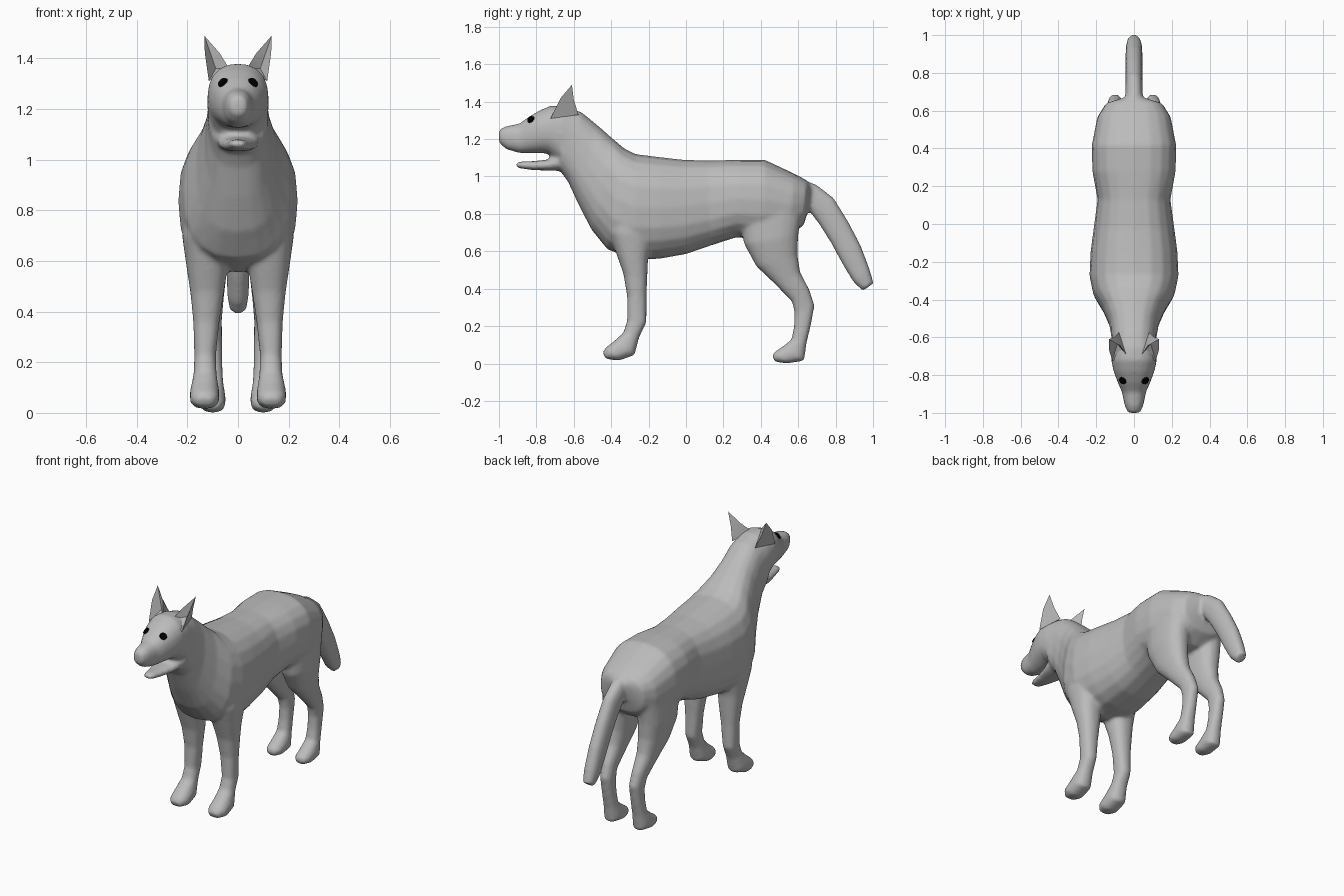
import bpy, bmesh, math
from mathutils import Vector
from mathutils.bvhtree import BVHTree


def material(name, rgb):
    m = bpy.data.materials.new(name)
    m.diffuse_color = (*rgb, 1)
    return m


grey = material("grey coat", (0.5, 0.5, 0.5))
black = material("black eye", (0.0, 0.0, 0.0))


def finish(name, bm, mat):
    bmesh.ops.recalc_face_normals(bm, faces=bm.faces[:])
    me = bpy.data.meshes.new(name)
    bm.to_mesh(me)
    bm.free()
    me.materials.append(mat)
    ob = bpy.data.objects.new(name, me)
    bpy.context.collection.objects.link(ob)
    return ob


def loft(bm, sections, side=1, power=2.3, n=20):
    """Skin rings given as (y, z) of one edge, (y, z) of the other, centre x, half width."""
    rings = []
    for ay, az, by, bz, cx, w in sections:
        mid = Vector((cx * side, (ay + by) / 2, (az + bz) / 2))
        up = Vector((0, (ay - by) / 2, (az - bz) / 2))
        ring = []
        for i in range(n):
            t = 2 * math.pi * i / n
            c, s = math.cos(t), math.sin(t)
            p = mid + Vector((w, 0, 0)) * math.copysign(abs(c) ** (2 / power), c)
            ring.append(bm.verts.new(p + up * math.copysign(abs(s) ** (2 / power), s)))
        rings.append(ring)
    faces = [bm.faces.new(rings[0]), bm.faces.new(rings[-1][::-1])]
    for a, b in zip(rings, rings[1:]):
        for i in range(n):
            j = (i + 1) % n
            faces.append(bm.faces.new((a[i], b[i], b[j], a[j])))
    bmesh.ops.recalc_face_normals(bm, faces=faces)


bm = bmesh.new()

# trunk and neck
loft(bm, [
    (.67, .95, .655, .83, 0, .07), (.645, .98, .63, .74, 0, .15),
    (.58, 1.015, .55, .68, 0, .195), (.42, 1.09, .40, .66, 0, .225),
    (.28, 1.09, .27, .675, 0, .22), (.13, 1.085, .13, .63, 0, .193),
    (-.02, 1.09, 0, .585, 0, .212), (-.15, 1.105, -.14, .56, 0, .23),
    (-.27, 1.12, -.28, .555, 0, .236), (-.33, 1.15, -.42, .61, 0, .215),
    (-.40, 1.21, -.505, .715, 0, .165), (-.48, 1.28, -.575, .85, 0, .132),
    (-.56, 1.345, -.63, .97, 0, .12), (-.64, 1.37, -.68, 1.04, 0, .12),
], power=2.5)

# skull and muzzle
loft(bm, [
    (-.60, 1.355, -.64, 1.05, 0, .118), (-.65, 1.375, -.69, 1.08, 0, .122),
    (-.72, 1.38, -.735, 1.12, 0, .12), (-.78, 1.355, -.77, 1.125, 0, .11),
    (-.84, 1.32, -.83, 1.125, 0, .088), (-.89, 1.283, -.89, 1.125, 0, .064),
    (-.96, 1.27, -.96, 1.145, 0, .05), (-1.0, 1.25, -1.0, 1.18, 0, .032),
])

# lower jaw
loft(bm, [
    (-.65, 1.14, -.67, 1.03, 0, .09), (-.74, 1.09, -.74, 1.032, 0, .072),
    (-.82, 1.082, -.82, 1.034, 0, .05), (-.88, 1.08, -.89, 1.044, 0, .036),
    (-.91, 1.075, -.91, 1.052, 0, .022),
])

# tail
loft(bm, [
    (.58, 1.0, .58, .85, 0, .06), (.70, .955, .66, .815, 0, .046),
    (.79, .885, .715, .74, 0, .045), (.87, .755, .775, .645, 0, .045),
    (.935, .63, .84, .525, 0, .045), (.98, .51, .895, .435, 0, .043),
    (1.003, .43, .945, .388, 0, .033),
])

# legs
front_leg = [
    (-.40, .86, -.14, .86, .13, .09), (-.41, .70, -.18, .68, .13, .09),
    (-.37, .58, -.203, .55, .122, .08), (-.335, .48, -.207, .46, .122, .066),
    (-.315, .36, -.211, .36, .125, .052), (-.315, .23, -.211, .22, .13, .043),
    (-.335, .165, -.25, .14, .13, .046), (-.385, .12, -.275, .045, .132, .058),
    (-.43, .085, -.36, .015, .132, .058), (-.445, .06, -.43, .025, .132, .035),
]
hind_leg = [
    (.28, .80, .62, .82, .12, .085), (.31, .64, .60, .68, .12, .085),
    (.375, .52, .597, .58, .115, .07), (.475, .425, .61, .49, .11, .054),
    (.567, .33, .66, .395, .105, .041), (.58, .27, .688, .31, .1, .038),
    (.577, .20, .667, .20, .1, .038), (.565, .13, .645, .11, .1, .042),
    (.515, .09, .632, .015, .1, .052), (.47, .06, .54, 0, .1, .048),
    (.46, .04, .475, .01, .1, .028),
]
for side in (1, -1):
    loft(bm, front_leg, side)
    loft(bm, hind_leg, side)

body = finish("body", bm, grey)

# fuse the lofted parts into one skin
fuse = body.modifiers.new("fuse", 'REMESH')
fuse.mode = 'VOXEL'
fuse.voxel_size = 0.011
fuse.use_smooth_shade = True
relax = body.modifiers.new("relax", 'SMOOTH')
relax.factor = 0.5
relax.iterations = 6

# ears: cupped front, ridged back
ear_points = [
    (.035, -.70, 1.36), (.115, -.725, 1.31), (.131, -.67, 1.42), (.133, -.61, 1.49),
    (.072, -.645, 1.42), (.088, -.635, 1.36), (.08, -.575, 1.33), (.108, -.60, 1.41),
]
ear_faces = [(0, 1, 5), (1, 2, 5), (2, 3, 5), (3, 4, 5), (4, 0, 5),
             (1, 6, 7, 2), (2, 7, 3), (3, 7, 4), (4, 7, 6, 0), (0, 6, 1)]
for side, label in ((1, "left"), (-1, "right")):
    bm = bmesh.new()
    vs = [bm.verts.new((x * side, y, z)) for x, y, z in ear_points]
    for f in ear_faces:
        bm.faces.new([vs[i] for i in f])
    ear = finish(label + "_ear", bm, grey)
    bpy.context.view_layer.objects.active = ear
    ear.select_set(True)
    bpy.ops.object.shade_smooth_by_angle(angle=math.radians(40))
    ear.select_set(False)

# eyes: thin discs laid on the skin
skin = BVHTree.FromObject(body, bpy.context.evaluated_depsgraph_get())
for side, label in ((1, "left"), (-1, "right")):
    hit, normal, _, _ = skin.ray_cast(Vector((.06 * side, -2, 1.305)), Vector((0, 1, 0)))
    bm = bmesh.new()
    bmesh.ops.create_cone(bm, cap_ends=True, segments=12, radius1=.022, radius2=.019, depth=.009)
    eye = finish(label + "_eye", bm, black)
    eye.location = hit + normal * .002
    eye.rotation_euler = normal.to_track_quat('Z', 'Y').to_euler()
